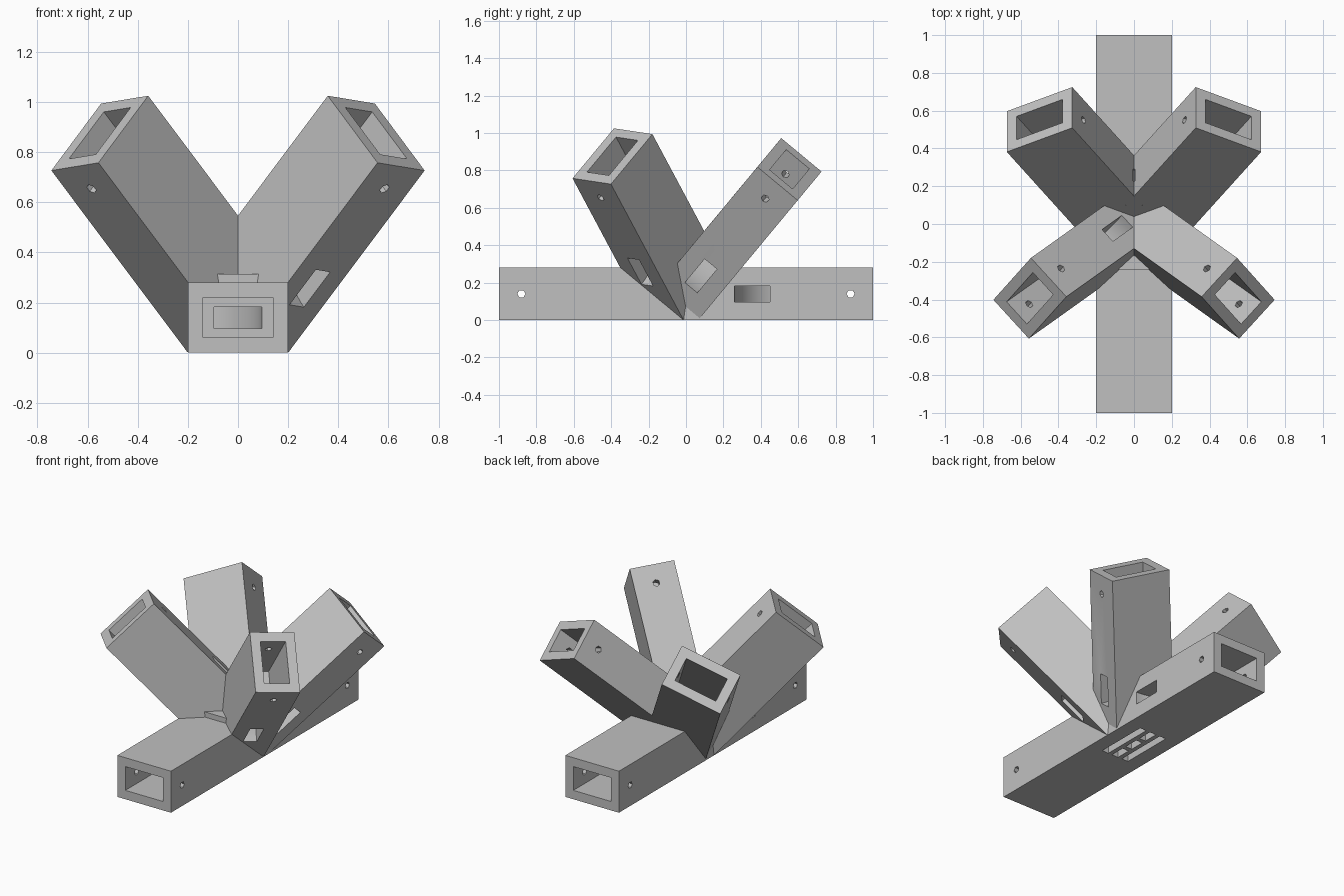
import bpy, bmesh, math
from mathutils import Vector, Matrix

if "Cube" in bpy.data.objects:
    bpy.data.objects.remove(bpy.data.objects["Cube"])

HUB = Vector((0, 0, 0.14))      # point where all the arms meet
W, H = 0.40, 0.28               # outer arm section


def frame(direction, side):
    """Local x = channel exit side, y = along the arm, z = thickness."""
    d = Vector(direction).normalized()
    w = Vector(side)
    w = (w - d * w.dot(d)).normalized()
    h = w.cross(d)
    m = Matrix((w, d, h)).transposed().to_4x4()
    m.translation = HUB
    return m


def make_object(name, bm):
    bmesh.ops.recalc_face_normals(bm, faces=bm.faces[:])
    mesh = bpy.data.meshes.new(name)
    bm.to_mesh(mesh)
    bm.free()
    obj = bpy.data.objects.new(name, mesh)
    bpy.context.collection.objects.link(obj)
    return obj


def box(name, x, y, z, m=Matrix(), floor=None):
    bm = bmesh.new()
    size = Matrix.Diagonal((x[1] - x[0], y[1] - y[0], z[1] - z[0], 1))
    mid = Matrix.Translation(((x[0] + x[1]) / 2, (y[0] + y[1]) / 2, (z[0] + z[1]) / 2))
    bmesh.ops.create_cube(bm, size=1, matrix=m @ mid @ size)
    if floor is not None:       # trim whatever dips under the base
        bmesh.ops.bisect_plane(bm, geom=bm.verts[:] + bm.edges[:] + bm.faces[:],
                               plane_co=(0, 0, floor), plane_no=(0, 0, 1), clear_inner=True)
        bmesh.ops.holes_fill(bm, edges=[e for e in bm.edges if e.is_boundary])
    return make_object(name, bm)


def prism(name, pts, half, m):
    """Closed outline in local xy, extruded along local z."""
    bm = bmesh.new()
    lo = [bm.verts.new(m @ Vector((x, y, -half))) for x, y in pts]
    hi = [bm.verts.new(m @ Vector((x, y, half))) for x, y in pts]
    bm.faces.new(lo)
    bm.faces.new(hi)
    for i in range(len(pts)):
        j = (i + 1) % len(pts)
        bm.faces.new((lo[i], lo[j], hi[j], hi[i]))
    return make_object(name, bm)


def combine(target, other, operation):
    mod = target.modifiers.new(operation, 'BOOLEAN')
    mod.operation, mod.object, mod.solver = operation, other, 'EXACT'
    dg = bpy.context.evaluated_depsgraph_get()
    result = bpy.data.meshes.new_from_object(target.evaluated_get(dg))
    target.modifiers.clear()
    target.data = result
    bpy.data.objects.remove(other)


# Socket frames: (direction, channel exit side, bend centre along the arm)
base_ends = [((0, 1, 0), (1, 0, 0), 0.555), ((0, -1, 0), (-1, 0, 0), 0.555)]
arms = [((0.5525, -0.394, 0.7375), (0.49, -0.55, -0.68), 0.54),
        ((-0.5525, -0.394, 0.7375), (0.49, 0.55, 0.68), 0.54),
        ((0.5, 0.553, 0.666), (0.866, -0.319, -0.385), 0.46),
        ((-0.5, 0.553, 0.666), (0.866, 0.319, 0.385), 0.46)]

# Base beam, four angled arms and the small front ledge
hub = box("connector_hub", (-W / 2, W / 2), (-1, 1), (0, H))
for d, s, c in arms:
    arm = box("arm", (-W / 2, W / 2), (0, 1), (-H / 2, H / 2), frame(d, s), floor=0.002)
    combine(hub, arm, 'UNION')
combine(hub, box("front_ledge", (-0.1, 0.1), (-0.24, -0.05), (0.2, 0.315)), 'UNION')

# Sockets, curved side channels and pin holes
for d, s, c in base_ends + arms:
    m = frame(d, s)
    combine(hub, box("socket", (-0.14, 0.14), (c, 1.05), (-0.08, 0.08), m), 'DIFFERENCE')

    n = 16
    angles = [math.pi + math.pi / 2 * i / n for i in range(n + 1)]
    outer = [(0.2 + 0.295 * math.cos(a), c + 0.295 * math.sin(a)) for a in angles]
    inner = [(0.2 + 0.105 * math.cos(a), c + 0.105 * math.sin(a)) for a in reversed(angles)]
    outline = ([(-0.095, c + 0.02)] + outer + [(0.21, c - 0.295), (0.21, c - 0.105)]
               + inner + [(0.095, c + 0.02)])
    combine(hub, prism("channel", outline, 0.0425, m), 'DIFFERENCE')

    bm = bmesh.new()
    pose = m @ Matrix.Translation((0, 0.88, 0)) @ Matrix.Rotation(math.pi / 2, 4, 'Y')
    bmesh.ops.create_cone(bm, cap_ends=True, segments=6, radius1=0.022, radius2=0.022,
                          depth=0.5, matrix=pose)
    combine(hub, make_object("pin_hole", bm), 'DIFFERENCE')

# Slots under the base: two long ones around a row of three short ones
slots = [(-0.078, 0, 0.36), (0.078, 0, 0.36)] + [(0, y, 0.10) for y in (-0.13, 0, 0.13)]
for x, y, length in slots:
    combine(hub, box("slot", (x - 0.024, x + 0.024), (y - length / 2, y + length / 2),
                     (-0.05, 0.07)), 'DIFFERENCE')

# Plain grey finish
grey = bpy.data.materials.new("grey")
grey.diffuse_color = (0.53, 0.53, 0.53, 1)
grey.use_nodes = True
grey.node_tree.nodes["Principled BSDF"].inputs["Base Color"].default_value = grey.diffuse_color
hub.data.materials.clear()
hub.data.materials.append(grey)
for p in hub.data.polygons:
    p.material_index = 0

bpy.context.view_layer.objects.active = hub
hub.select_set(True)
bpy.ops.object.shade_smooth_by_angle(angle=math.radians(25))
